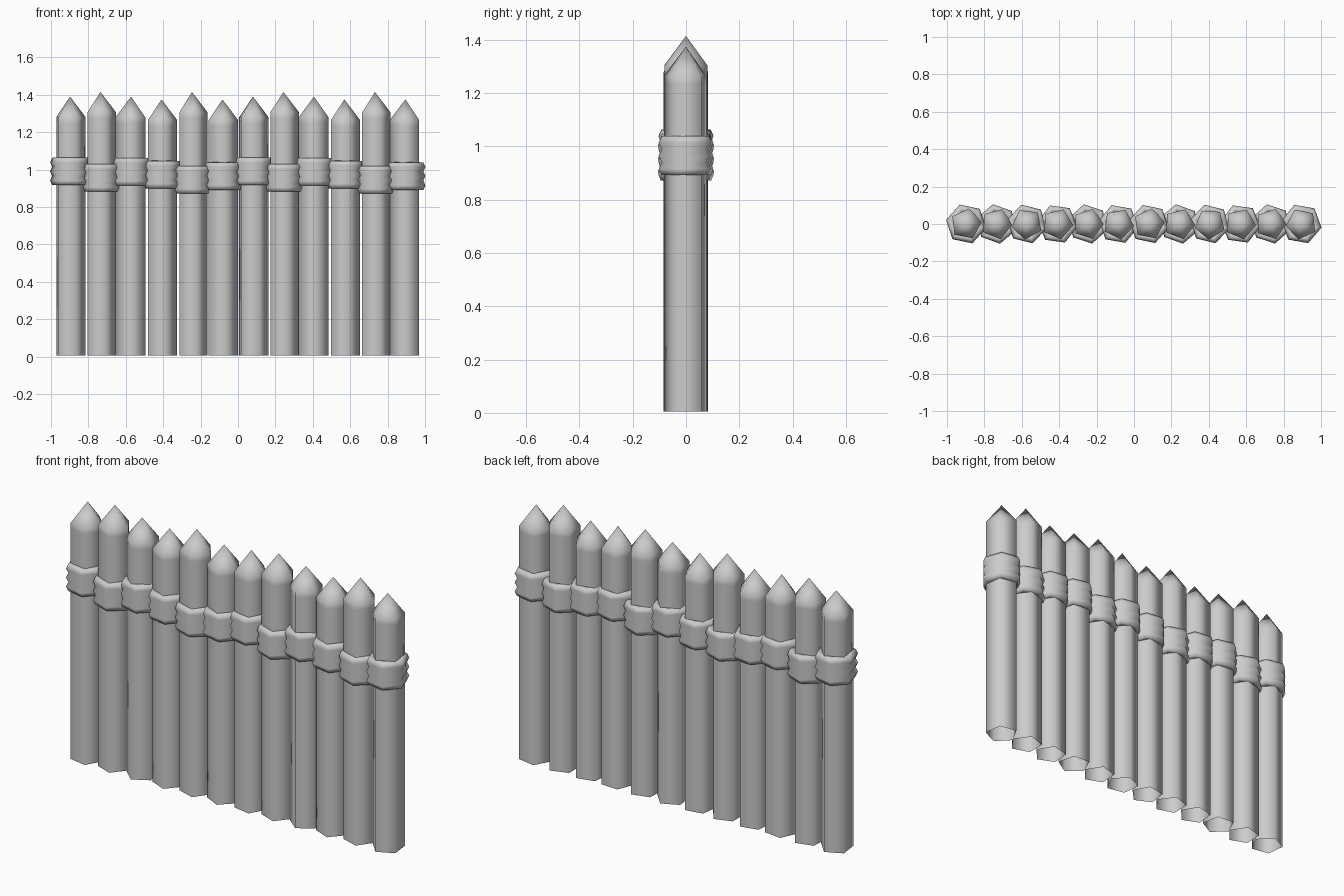
import bpy, bmesh
from math import cos, sin, radians

cube = bpy.data.objects.get("Cube")
if cube:
    bpy.data.objects.remove(cube, do_unlink=True)

grey = bpy.data.materials.new("pale_grey")
grey.use_nodes = True
colour = (0.6, 0.6, 0.6, 1)
grey.diffuse_color = colour
grey.node_tree.nodes["Principled BSDF"].inputs["Base Color"].default_value = colour


def lathe(name, profile, sides, turn, x, closed=False):
    """Spin (radius, height) points around z; a zero radius makes a tip."""
    bm = bmesh.new()
    rings = []
    for r, z in profile:
        if r == 0:
            rings.append([bm.verts.new((0, 0, z))] * sides)
        else:
            angles = [radians(turn + 360 * i / sides) for i in range(sides)]
            rings.append([bm.verts.new((r * cos(a), r * sin(a), z)) for a in angles])
    pairs = list(zip(rings, rings[1:]))
    if closed:
        pairs.append((rings[-1], rings[0]))
    for low, high in pairs:
        for i in range(sides):
            j = (i + 1) % sides
            corners = [low[i], low[j], high[j], high[i]]
            bm.faces.new(list(dict.fromkeys(corners)))
    bmesh.ops.recalc_face_normals(bm, faces=bm.faces)
    for f in bm.faces:
        f.smooth = True
    mesh = bpy.data.meshes.new(name)
    bm.to_mesh(mesh)
    bm.free()
    mesh.materials.append(grey)
    obj = bpy.data.objects.new(name, mesh)
    obj.location.x = x
    bpy.context.collection.objects.link(obj)


# Stakes repeat in a pattern of six: (tip height, band base height)
pattern = [(1.39, 0.917), (1.415, 0.882), (1.39, 0.915),
           (1.375, 0.9), (1.415, 0.873), (1.375, 0.892)]
stake_turns = [7, -3, -25, -5, 0, -8, 7, -3, -22, -5, 0, -29]
band_turns = [-12, -20, -14, -8, -18, -10]
COUNT = 12
R = 0.084

for n in range(COUNT):
    tip, base = pattern[n % 6]
    x = -0.898 + n * 0.163
    shoulder = tip - 0.11
    # Pointed five-sided stake, open underneath
    stake = [(R, 0.005), (R, shoulder - 0.03), (R, shoulder), (0, tip)]
    lathe(f"stake_{n + 1}", stake, 5, stake_turns[n], x)

    # Six-sided rope binding with three ridges
    outer, inner = 0.107, 0.097
    if n in (0, COUNT - 1):
        outer = 0.109
    band = [(0.07, base), (inner, base)]
    for k in range(3):
        z = base + 0.024 + k * 0.049
        band += [(outer, z), (inner, z + 0.0245)]
    band.append((0.07, base + 0.1475))
    lathe(f"rope_band_{n + 1}", band, 6, band_turns[n % 6], x, closed=True)
